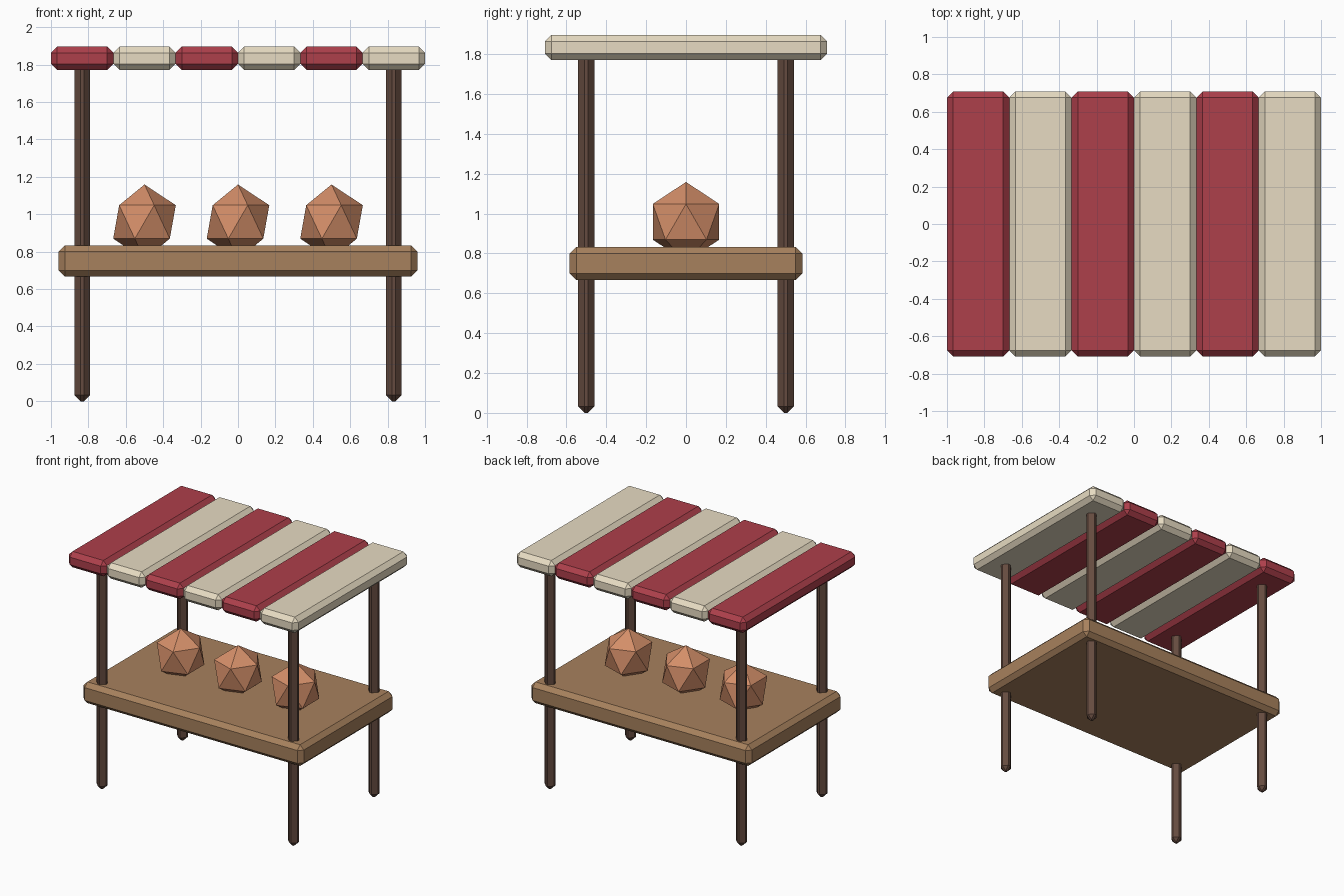
import bpy
import bmesh
from mathutils import Vector

if "Cube" in bpy.data.objects:
    bpy.data.objects.remove(bpy.data.objects["Cube"])


def material(name, color):
    mat = bpy.data.materials.new(name)
    mat.diffuse_color = (*color, 1)
    mat.use_nodes = True
    mat.node_tree.nodes["Principled BSDF"].inputs["Base Color"].default_value = mat.diffuse_color
    return mat


RED = material("red_cloth", (0.42, 0.05, 0.07))
CREAM = material("cream_cloth", (0.80, 0.71, 0.54))
WOOD = material("counter_wood", (0.39, 0.22, 0.11))
DARK = material("post_wood", (0.13, 0.07, 0.05))
ORANGE = material("goods", (0.65, 0.27, 0.14))


def add_object(name, bm, location, mat):
    mesh = bpy.data.meshes.new(name)
    bm.to_mesh(mesh)
    bm.free()
    mesh.materials.append(mat)
    obj = bpy.data.objects.new(name, mesh)
    obj.location = location
    bpy.context.collection.objects.link(obj)
    return obj


def chamfered_box(name, size, location, mat, chamfer=0.033):
    bm = bmesh.new()
    bmesh.ops.create_cube(bm, size=1)
    bmesh.ops.scale(bm, vec=Vector(size), verts=bm.verts)
    bmesh.ops.bevel(bm, geom=bm.edges[:], offset=chamfer, segments=1,
                    profile=0.5, affect='EDGES')
    return add_object(name, bm, location, mat)


# Counter
chamfered_box("counter", (1.917, 1.167, 0.167), (0, 0, 0.75), WOOD)

# Four corner posts, ending inside the roof
for depth, y in (("front", -0.5), ("back", 0.5)):
    for side, x in (("left", -0.833), ("right", 0.833)):
        chamfered_box(f"{depth}_{side}_post", (0.083, 0.083, 1.833),
                      (x, y, 0.9165), DARK)

# Striped roof slats
for i in range(6):
    chamfered_box(f"roof_slat_{i + 1}", (1 / 3, 1.417, 0.125),
                  (-1 + (i + 0.5) / 3, 0, 1.834), CREAM if i % 2 else RED)

# Faceted goods sunk slightly into the counter
for i, x in enumerate((-0.5, 0, 0.5)):
    bm = bmesh.new()
    bmesh.ops.create_icosphere(bm, subdivisions=1, radius=1)
    bmesh.ops.scale(bm, vec=Vector((0.187, 0.196, 0.2)), verts=bm.verts)
    add_object(f"goods_{i + 1}", bm, (x, 0, 0.959), ORANGE)
